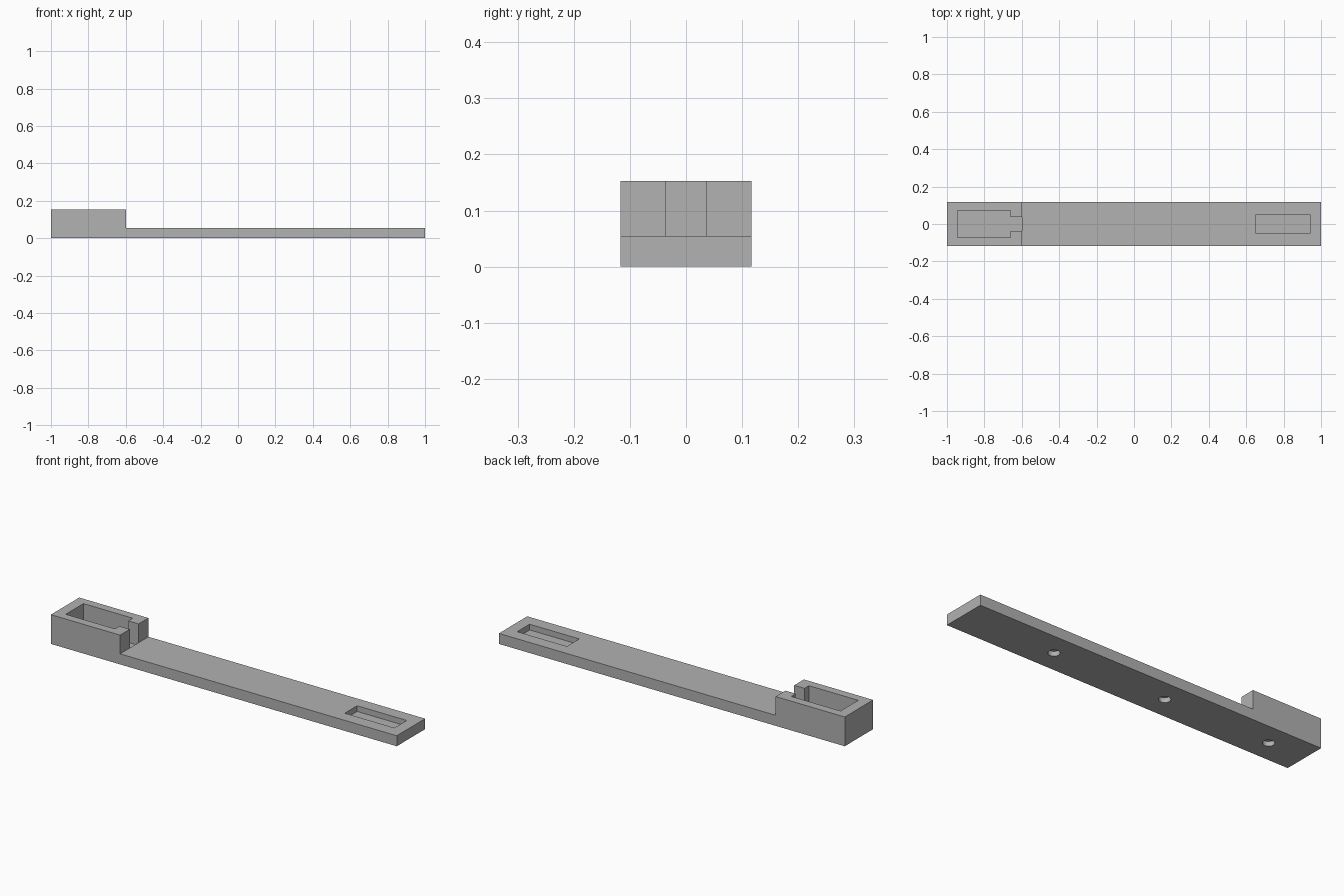
import bpy
import bmesh

cube = bpy.data.objects.get("Cube")
if cube:
    bpy.data.objects.remove(cube, do_unlink=True)

HALF_W = 0.117      # half width of the bar
DECK = 0.055        # top of the thin bar
TOP = 0.153         # top of the raised holder
END = -0.60         # open end of the holder
FLOOR = 0.04        # floor of the holder pocket

grey = bpy.data.materials.new("plain grey")
grey.use_nodes = True
colour = (0.445, 0.445, 0.445, 1)
grey.diffuse_color = colour
grey.node_tree.nodes["Principled BSDF"].inputs["Base Color"].default_value = colour


def prism(name, outline, z0, z1):
    """Extrude a flat outline from z0 up to z1."""
    bm = bmesh.new()
    face = bm.faces.new([bm.verts.new((x, y, z0)) for x, y in outline])
    moved = bmesh.ops.extrude_face_region(bm, geom=[face])["geom"]
    verts = [v for v in moved if isinstance(v, bmesh.types.BMVert)]
    bmesh.ops.translate(bm, verts=verts, vec=(0, 0, z1 - z0))
    bmesh.ops.recalc_face_normals(bm, faces=bm.faces)
    mesh = bpy.data.meshes.new(name)
    bm.to_mesh(mesh)
    bm.free()
    mesh.materials.append(grey)
    obj = bpy.data.objects.new(name, mesh)
    bpy.context.collection.objects.link(obj)
    return obj


def rect(x0, x1, half):
    return [(x0, -half), (x1, -half), (x1, half), (x0, half)]


def cut(target, cutter):
    """Subtract the cutter, apply the result and remove the cutter."""
    mod = target.modifiers.new("cut", "BOOLEAN")
    mod.operation = "DIFFERENCE"
    mod.solver = "EXACT"
    mod.object = cutter
    bpy.context.view_layer.objects.active = target
    bpy.ops.object.modifier_apply(modifier=mod.name)
    bpy.data.objects.remove(cutter, do_unlink=True)


# Pocket outline: wide chamber with a narrow mouth; one half, mirrored in y
half_pocket = [(END, 0.0365), (-0.66, 0.0365), (-0.66, 0.073), (-0.945, 0.073)]
pocket = half_pocket + [(x, -y) for x, y in reversed(half_pocket)]

# Thin bar with its sunken floors
bar = prism("bar", rect(-1, 1, HALF_W), 0, DECK)
cut(bar, prism("holder_pocket_cutter", pocket, FLOOR, TOP))
cut(bar, prism("slot_cutter", rect(0.653, 0.94, 0.051), 0.025, TOP))

# Round blind holes underneath
for x in (0.47, -0.18, -0.79):
    bpy.ops.mesh.primitive_cylinder_add(vertices=32, radius=0.028, depth=0.05,
                                        location=(x, 0, 0))
    cut(bar, bpy.context.object)

# Raised C-shaped wall around the pocket
outer = [(END, -HALF_W), (-1, -HALF_W), (-1, HALF_W), (END, HALF_W)]
prism("holder_wall", outer + pocket, DECK, TOP)

# Keep flat faces crisp while the hole walls stay round
bpy.ops.object.select_all(action="DESELECT")
bar.select_set(True)
bpy.context.view_layer.objects.active = bar
bpy.ops.object.shade_smooth_by_angle()
